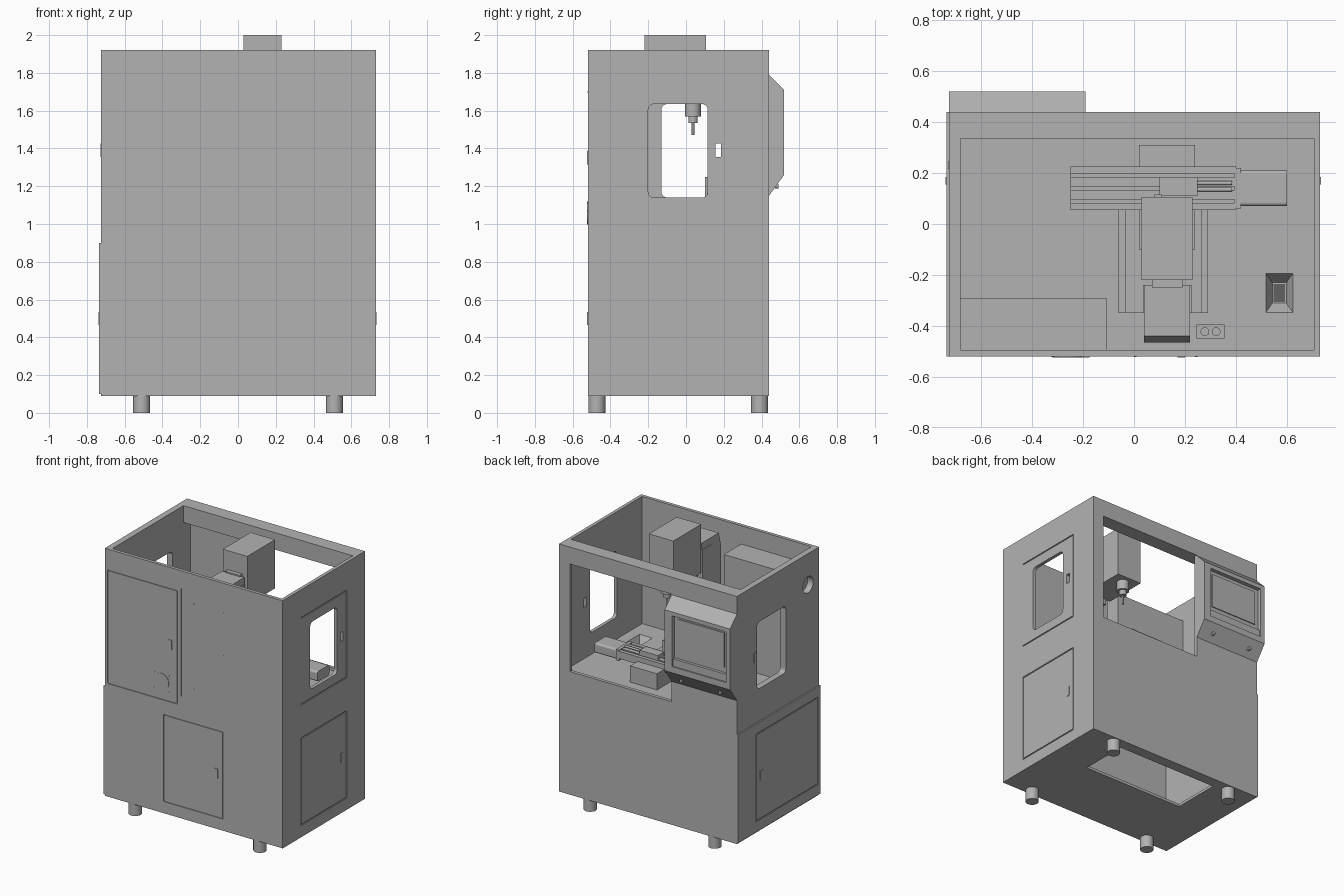
import bpy, bmesh, math
from mathutils import Matrix, Vector

if "Cube" in bpy.data.objects:
    bpy.data.objects.remove(bpy.data.objects["Cube"], do_unlink=True)


def material(name, value):
    m = bpy.data.materials.new(name)
    m.use_nodes = True
    colour = (value, value, value, 1)
    m.diffuse_color = colour
    m.node_tree.nodes["Principled BSDF"].inputs["Base Color"].default_value = colour
    return m


GREY = material("machine grey", 0.45)
DARK = material("dark grate", 0.12)


def finish(name, bm, mat):
    bmesh.ops.recalc_face_normals(bm, faces=bm.faces[:])
    mesh = bpy.data.meshes.new(name)
    bm.to_mesh(mesh)
    bm.free()
    mesh.materials.append(mat)
    ob = bpy.data.objects.new(name, mesh)
    bpy.context.collection.objects.link(ob)
    return ob


def box(name, xs, ys, zs, mat=GREY, round_axis=None, radius=0.03, bottom=1.0):
    """Box from ranges; optionally rounded along an axis or tapered downwards."""
    bm = bmesh.new()
    bmesh.ops.create_cube(bm, size=1)
    for v in bm.verts:
        k = bottom if v.co.z < 0 else 1
        v.co = Vector((v.co.x * k, v.co.y * k, v.co.z))
        v.co = Vector([(r[0] + r[1]) / 2 + c * (r[1] - r[0])
                       for r, c in zip((xs, ys, zs), v.co)])
    if round_axis is not None:
        edges = [e for e in bm.edges
                 if all(abs(e.verts[0].co[i] - e.verts[1].co[i]) < 1e-5
                        for i in range(3) if i != round_axis)]
        bmesh.ops.bevel(bm, geom=edges, offset=radius, segments=5, affect='EDGES', profile=0.5)
    return finish(name, bm, mat)


def cylinder(name, centre, r, length, axis='Z', mat=GREY):
    bm = bmesh.new()
    bmesh.ops.create_cone(bm, cap_ends=True, segments=32, radius1=r, radius2=r, depth=length)
    turn = {'Z': Matrix(), 'X': Matrix.Rotation(math.pi / 2, 4, 'Y'),
            'Y': Matrix.Rotation(math.pi / 2, 4, 'X')}[axis]
    bmesh.ops.transform(bm, matrix=Matrix.Translation(centre) @ turn, verts=bm.verts[:])
    ob = finish(name, bm, mat)
    bpy.ops.object.select_all(action='DESELECT')
    ob.select_set(True)
    bpy.context.view_layer.objects.active = ob
    bpy.ops.object.shade_smooth_by_angle(angle=math.radians(35))
    return ob


def prism_x(name, profile, xs):
    """Extrude a (y, z) profile along x."""
    bm = bmesh.new()
    face = bm.faces.new([bm.verts.new((xs[0], y, z)) for y, z in profile])
    new = bmesh.ops.extrude_face_region(bm, geom=[face])["geom"]
    bmesh.ops.translate(bm, vec=(xs[1] - xs[0], 0, 0),
                        verts=[v for v in new if isinstance(v, bmesh.types.BMVert)])
    return finish(name, bm, GREY)


def cut(target, cutter):
    mod = target.modifiers.new("cut", 'BOOLEAN')
    mod.operation = 'DIFFERENCE'
    mod.solver = 'EXACT'
    mod.object = cutter
    bpy.context.view_layer.update()
    bpy.context.view_layer.objects.active = target
    bpy.ops.object.modifier_apply(modifier=mod.name)
    bpy.data.objects.remove(cutter, do_unlink=True)


def face_box(side, a, z):
    """Shallow cutter in the front (y) wall or a side (x) wall."""
    depth = 0.006
    if side == 'front':
        return box("cutter", a, (-0.56, -0.52 + depth), z)
    if side == 'left':
        return box("cutter", (0.73 - depth, 0.78), a, z)
    return box("cutter", (-0.78, -0.735 + depth), a, z)


def groove(target, side, a, z, sides="tblr"):
    w = 0.004
    strips = {'t': (a, (z[1] - w, z[1] + w)), 'b': (a, (z[0] - w, z[0] + w)),
              'l': ((a[0] - w, a[0] + w), z), 'r': ((a[1] - w, a[1] + w), z)}
    for s in sides:
        cut(target, face_box(side, *strips[s]))


# Enclosure shell: upper work space, lower bay, roof, back opening and base hole
body = box("enclosure", (-0.725, 0.73), (-0.52, 0.44), (0.09, 1.92))
for xs, ys, zs in [((-0.68, 0.705), (-0.495, 0.335), (0.98, 2.0)),
                   ((-0.68, 0.705), (-0.45, 0.415), (0.98, 1.795)),
                   ((-0.70, 0.705), (-0.495, 0.415), (0.11, 0.91)),
                   ((-0.40, 0.42), (0.0, 0.36), (0.0, 0.2)),
                   ((-0.19, 0.64), (0.3, 0.6), (1.0, 1.795))]:
    cut(body, box("cutter", xs, ys, zs))

# Side windows, door pull slot and round cable port
cut(body, box("cutter", (0.6, 0.8), (-0.2, 0.115), (1.14, 1.635), round_axis=0))
cut(body, box("cutter", (-0.8, -0.6), (-0.13, 0.205), (1.14, 1.635), round_axis=0))
cut(body, box("cutter", (0.6, 0.8), (0.155, 0.185), (1.355, 1.425)))
cut(body, cylinder("cutter", (-0.7, -0.39, 1.69), 0.06, 0.2, 'X'))

# Door gaps
groove(body, 'front', (-0.70, -0.13), (0.93, 1.765))
groove(body, 'front', (-0.24, 0.24), (0.18, 0.82))
groove(body, 'front', (-0.10, -0.10), (0.99, 1.79), "l")
groove(body, 'left', (-0.305, 0.225), (1.07, 1.71), "tbr")
groove(body, 'left', (-0.305, 0.225), (0.18, 0.82))

# Lower cover on the right side with its door
cover = box("right_lower_cover", (-0.735, -0.7251), (-0.52, 0.44), (0.10, 0.90))
groove(cover, 'right', (-0.49, 0.23), (0.18, 0.82))

# Chip hopper and drain in the work floor
cut(body, box("cutter", (0.515, 0.625), (-0.35, -0.19), (0.925, 0.985), bottom=0.5))
box("hopper_grate", (0.548, 0.592), (-0.305, -0.235), (0.926, 0.93), DARK)
box("drain_plate", (0.245, 0.355), (-0.45, -0.395), (0.98, 0.988))
for x in (0.278, 0.322):
    cylinder("drain_fitting", (x, -0.422, 0.988), 0.017, 0.012)

# Door pulls, fan ring and panel screws
for x, z in ((-0.19, 1.35), (0.185, 0.5)):
    box("front_door_pull", (x - 0.015, x + 0.015), (-0.524, -0.515), (z - 0.035, z + 0.035))
box("left_door_pull", (0.725, 0.734), (0.155, 0.185), (0.465, 0.535))
for y, z, x in ((0.17, 0.5, -0.735), (0.23, 1.39, -0.725)):
    box("right_door_pull", (x - 0.004, x + 0.005), (y - 0.015, y + 0.015), (z - 0.035, z + 0.035))
cylinder("fan_cover", (-0.26, -0.52, 1.06), 0.06, 0.006, 'Y')
for x in (-0.318, -0.202):
    for z in (1.0, 1.115):
        cylinder("fan_screw", (x, -0.52, z), 0.005, 0.005, 'Y')
for x in (0.005, 0.245):
    for z in (1.07, 1.385, 1.7):
        cylinder("panel_screw", (x, -0.52, z), 0.005, 0.005, 'Y')

# Feet
for x in (-0.51, 0.51):
    for y in (-0.472, 0.39):
        cylinder("foot", (x, y, 0.05), 0.045, 0.1)

# Electrical cabinet inside the front right corner
box("electrical_cabinet", (-0.68, -0.105), (-0.5, -0.293), (0.97, 1.785))

# Control console on the back wall, with a recessed screen
console = prism_x("control_console", [(0.435, 1.15), (0.44, 1.15), (0.52, 1.26), (0.52, 1.71),
                                      (0.44, 1.79), (0.435, 1.79)], (-0.725, -0.19))
cut(console, box("cutter", (-0.69, -0.25), (0.49, 0.6), (1.305, 1.68)))
box("screen", (-0.66, -0.28), (0.488, 0.497), (1.40, 1.655))
box("keyboard_shelf", (-0.69, -0.25), (0.488, 0.51), (1.305, 1.36))
for x in (-0.62, -0.3):
    cylinder("console_knob", (x, 0.48, 1.2), 0.012, 0.02, 'Y')

# Milling machine: base, column, saddle and table
box("mill_base", (-0.06, 0.29), (-0.35, 0.06), (0.97, 1.0))
box("mill_bed", (-0.035, 0.265), (-0.35, 0.06), (1.0, 1.03))
prism_x("column", [(-0.465, 1.0), (-0.24, 1.0), (-0.24, 1.85), (-0.44, 1.85), (-0.465, 1.75)],
        (0.04, 0.22))
for x in (0.035, 0.21):
    box("column_rail", (x, x + 0.015), (-0.35, -0.24), (1.0, 1.8))
box("head_slide", (0.07, 0.19), (-0.25, -0.215), (1.6, 1.86))
box("saddle", (0.02, 0.24), (-0.1, 0.31), (0.97, 1.10))
table = box("table", (-0.25, 0.40), (0.055, 0.225), (1.08, 1.135))
for y in (0.09, 0.14, 0.19):
    cut(table, box("cutter", (-0.3, 0.5), (y - 0.007, y + 0.007), (1.115, 1.2)))
box("motor_mount", (0.395, 0.42), (0.06, 0.22), (1.06, 1.14))
box("table_motor", (0.42, 0.60), (0.07, 0.21), (1.06, 1.135), round_axis=0, radius=0.015)

# Work clamp on the table
box("vise", (0.10, 0.25), (0.11, 0.185), (1.13, 1.165))
box("vise_jaw", (0.08, 0.11), (0.10, 0.115), (1.13, 1.25))
for y in (0.135, 0.16):
    cylinder("vise_rod", (0.31, y, 1.15), 0.008, 0.15, 'X')

# Spindle head
box("spindle_head", (0.03, 0.23), (-0.22, 0.105), (1.64, 2.0))
for r, low, high in ((0.042, 1.57, 1.645), (0.025, 1.535, 1.57), (0.007, 1.47, 1.535)):
    cylinder("spindle_step", (0.13, 0.037, (low + high) / 2), r, high - low)
